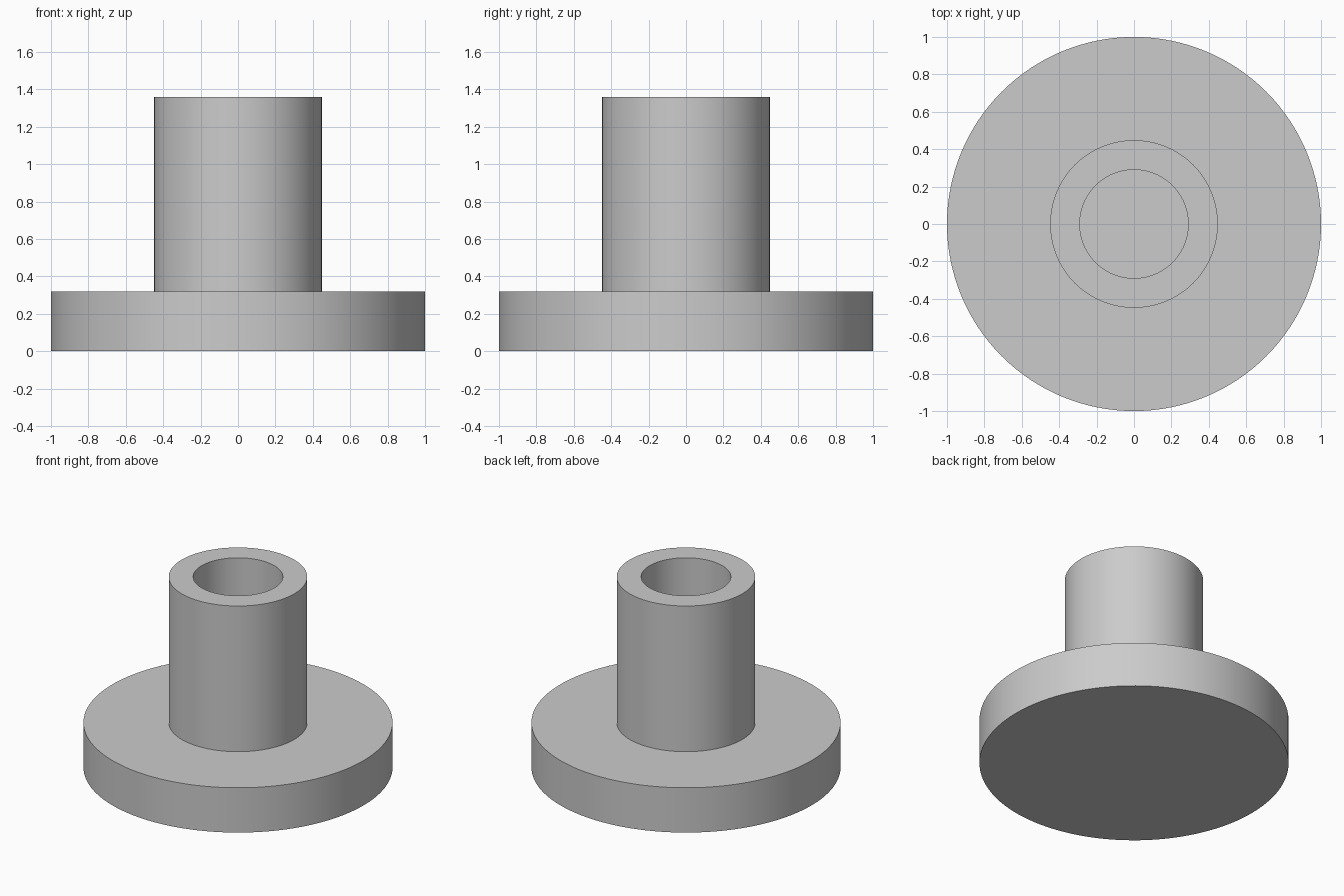
import bpy, bmesh, math

if "Cube" in bpy.data.objects:
    bpy.data.objects.remove(bpy.data.objects["Cube"], do_unlink=True)

SEGMENTS = 128
BASE_RADIUS, BASE_TOP = 1.0, 0.32
TUBE_RADIUS, TUBE_TOP = 0.448, 1.36
BORE_RADIUS = 0.29

# Plain grey material
grey = bpy.data.materials.new("light_grey")
grey.use_nodes = True
colour = (0.6, 0.6, 0.6, 1)
grey.diffuse_color = colour
grey.node_tree.nodes["Principled BSDF"].inputs["Base Color"].default_value = colour


def lathe(name, profile):
    """Spin an (r, z) profile about z; points on the axis close the ends."""
    bm = bmesh.new()
    verts = [bm.verts.new((r, 0, z)) for r, z in profile]
    edges = [bm.edges.new(pair) for pair in zip(verts, verts[1:])]
    bmesh.ops.spin(bm, geom=verts + edges, cent=(0, 0, 0), axis=(0, 0, 1),
                   angle=math.tau, steps=SEGMENTS, use_merge=False)
    bmesh.ops.remove_doubles(bm, verts=bm.verts, dist=1e-4)
    bmesh.ops.recalc_face_normals(bm, faces=bm.faces)
    mesh = bpy.data.meshes.new(name)
    bm.to_mesh(mesh)
    bm.free()
    mesh.materials.append(grey)
    obj = bpy.data.objects.new(name, mesh)
    bpy.context.collection.objects.link(obj)
    bpy.ops.object.select_all(action="DESELECT")
    obj.select_set(True)
    bpy.context.view_layer.objects.active = obj
    bpy.ops.object.shade_smooth_by_angle(angle=math.radians(30))
    return obj


# Round flange with a hollow upright tube, bored down to the flange
lathe("flanged_bushing", [
    (0, 0), (BASE_RADIUS, 0), (BASE_RADIUS, BASE_TOP),
    (TUBE_RADIUS, BASE_TOP), (TUBE_RADIUS, TUBE_TOP),
    (BORE_RADIUS, TUBE_TOP), (BORE_RADIUS, BASE_TOP), (0, BASE_TOP),
])
